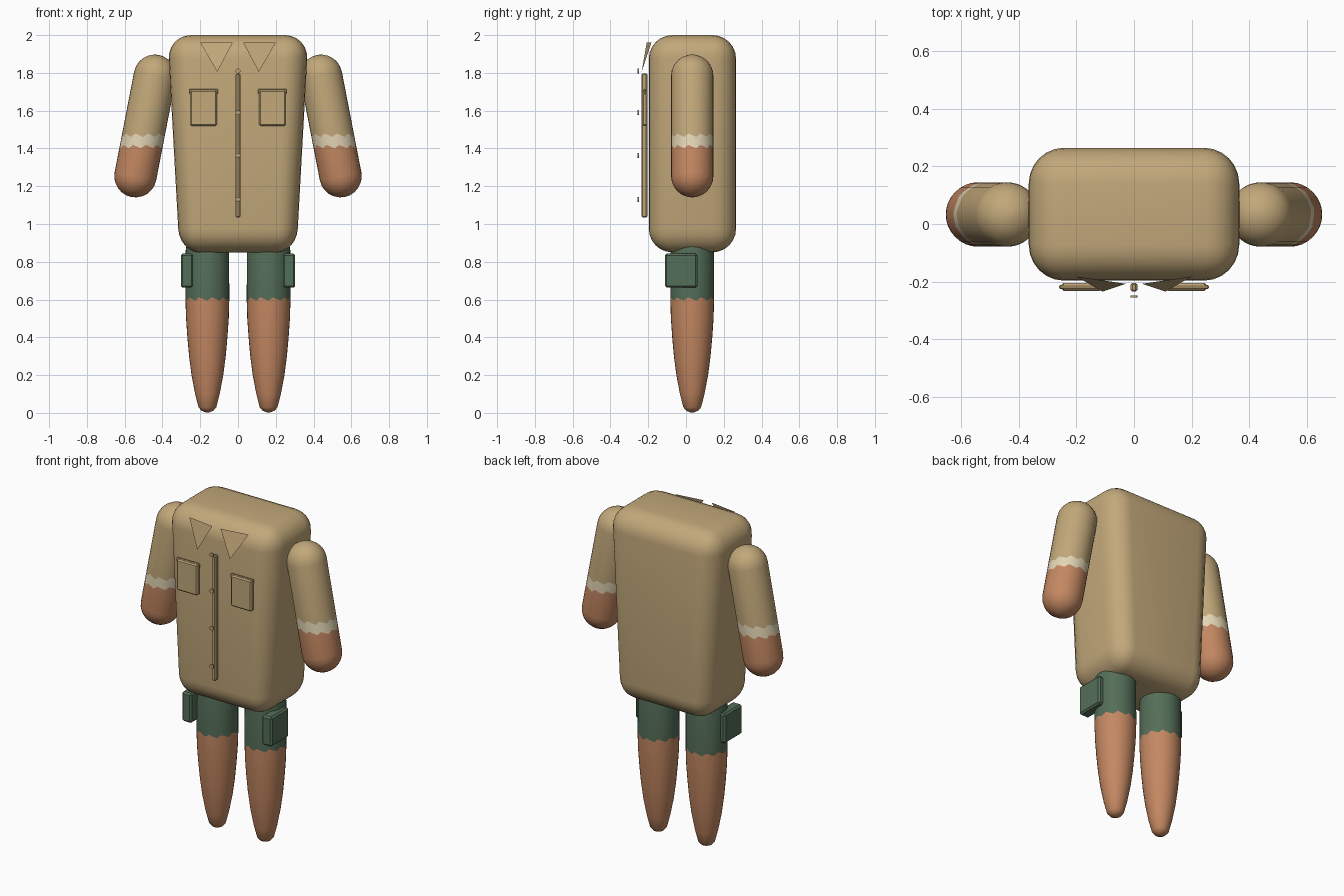
import bpy, bmesh, math
from mathutils import Vector

if "Cube" in bpy.data.objects:
    bpy.data.objects.remove(bpy.data.objects["Cube"])


def material(name, rgb):
    m = bpy.data.materials.new(name)
    lin = [(c / 255 / 12.92) if c < 11 else ((c / 255 + 0.055) / 1.055) ** 2.4 for c in rgb]
    m.diffuse_color = (*lin, 1)
    m.use_nodes = True
    m.node_tree.nodes["Principled BSDF"].inputs["Base Color"].default_value = m.diffuse_color
    return m


KHAKI = material("khaki cloth", (194, 168, 122))
CREAM = material("cream cuff", (228, 214, 182))
SKIN = material("tan skin", (196, 136, 98))
GREEN = material("dark green cloth", (84, 110, 88))
TRIM = material("khaki trim", (186, 162, 116))


def finish(bm, name, mats, smooth=True):
    bmesh.ops.recalc_face_normals(bm, faces=bm.faces)
    mesh = bpy.data.meshes.new(name)
    bm.to_mesh(mesh)
    bm.free()
    ob = bpy.data.objects.new(name, mesh)
    bpy.context.collection.objects.link(ob)
    for m in mats:
        mesh.materials.append(m)
    if smooth:
        bpy.ops.object.select_all(action='DESELECT')
        ob.select_set(True)
        bpy.context.view_layer.objects.active = ob
        bpy.ops.object.shade_smooth_by_angle(angle=math.radians(40))
    return ob


def box(name, lo, hi, mat, bevel=0.0, segments=1, taper=None):
    bm = bmesh.new()
    bmesh.ops.create_cube(bm, size=1)
    lo, hi = Vector(lo), Vector(hi)
    for v in bm.verts:
        v.co = Vector([(lo[i] + hi[i]) / 2 + v.co[i] * (hi[i] - lo[i]) for i in range(3)])
    if bevel:
        bmesh.ops.bevel(bm, geom=bm.edges[:], offset=bevel, segments=segments,
                        profile=0.5, affect='EDGES')
    if taper:
        for v in bm.verts:
            t = (v.co.z - lo.z) / (hi.z - lo.z)
            v.co.x *= taper + (1 - taper) * t
    return finish(bm, name, [mat], segments > 1)


def limb(name, top, bottom, rings, mats, sides=32):
    """Loft along top->bottom. Each ring: (distance, radius, level z or None, material below)."""
    top, bottom = Vector(top), Vector(bottom)
    axis = (bottom - top).normalized()
    v_dir = Vector((0, 1, 0))
    u_dir = v_dir.cross(axis).normalized()
    bm = bmesh.new()
    prev = None
    for dist, radius, level, slot in rings:
        ring = []
        for i in range(sides):
            a = 2 * math.pi * i / sides
            p = top + axis * dist + radius * (u_dir * math.cos(a) + v_dir * math.sin(a))
            if level is not None:  # ragged hem at a constant height
                p += axis * ((level + 0.009 * (i % 3 - 1) - p.z) / axis.z)
            ring.append(bm.verts.new(p))
        if prev:
            for i in range(sides):
                j = (i + 1) % sides
                f = bm.faces.new((prev[i], prev[j], ring[j], ring[i]))
                f.material_index = prev_slot
        else:
            bm.faces.new(ring).material_index = slot
        prev, prev_slot = ring, slot
    bm.faces.new(prev).material_index = prev_slot
    return finish(bm, name, mats)


# Shirt body: rounded box narrowing to the hem
box("shirt_body", (-0.373, -0.197, 0.85), (0.373, 0.265, 2.0), KHAKI, 0.125, 6, 0.83)

# Button placket and buttons
box("placket", (-0.012, -0.235, 1.035), (0.012, -0.205, 1.797), TRIM, 0.006)
for n, z in enumerate((1.81, 1.59, 1.363, 1.13)):
    bm = bmesh.new()
    bmesh.ops.create_cone(bm, cap_ends=True, segments=12, radius1=0.013, radius2=0.013, depth=0.008)
    for v in bm.verts:
        x, y, h = v.co
        v.co = (x, -0.252 + h, z + y)
    finish(bm, f"button_{n + 1}", [TRIM], False)

for s, side in ((-1, "left"), (1, "right")):
    def span(a, b):
        return sorted((s * a, s * b))

    # Chest pocket and its flap strip
    x0, x1 = span(0.112, 0.253)
    box(f"{side}_pocket", (x0, -0.233, 1.52), (x1, -0.205, 1.71), KHAKI, 0.008)
    x0, x1 = span(0.105, 0.26)
    box(f"{side}_pocket_flap", (x0, -0.226, 1.688), (x1, -0.212, 1.715), KHAKI, 0.004)

    # Pointed collar
    bm = bmesh.new()
    pts = [(0.2, -0.183, 1.96), (0.028, -0.208, 1.96), (0.11, -0.235, 1.805)]
    bm.faces.new([bm.verts.new((s * x, y, z)) for x, y, z in pts])
    collar = finish(bm, f"{side}_collar", [KHAKI], False)
    if collar.data.polygons[0].normal.y > 0:
        collar.data.flip_normals()

    # Thigh pouch
    x0, x1 = span(0.237, 0.303)
    box(f"{side}_thigh_pouch", (x0, -0.112, 0.663), (x1, 0.06, 0.843), GREEN, 0.01)

    # Arm: capsule with sleeve, cuff and bare forearm
    top, end = Vector((s * 0.44, 0.033, 1.785)), Vector((s * 0.543, 0.033, 1.253))
    length, r = (end - top).length, 0.112
    arc = [math.radians(d) for d in (3, 15, 30, 45, 60, 75, 90)]
    rings = [(-r * math.cos(a), r * math.sin(a), None, 0) for a in arc]
    rings += [(0.3, r, 1.47, 1), (0.36, r, 1.41, 2)]
    rings += [(length + r * math.cos(a), r * math.sin(a), None, 2) for a in reversed(arc)]
    limb(f"{side}_arm", top, end, rings, [KHAKI, CREAM, SKIN])

    # Leg: shorts above the ragged hem, bare tapering leg below
    profile = [(0.5, 0.113), (0.4, 0.106), (0.3, 0.097), (0.2, 0.084),
               (0.1, 0.065), (0.03, 0.047), (0.012, 0.032), (0.003, 0.01)]
    rings = [(0, 0.06, None, 0), (0.04, 0.105, None, 0), (0.1, 0.115, None, 0), (0.36, 0.116, 0.603, 1)]
    rings += [(0.96 - z, rad, None, 1) for z, rad in profile]
    limb(f"{side}_leg", (s * 0.162, 0.033, 0.96), (s * 0.162, 0.033, 0), rings, [GREEN, SKIN])
